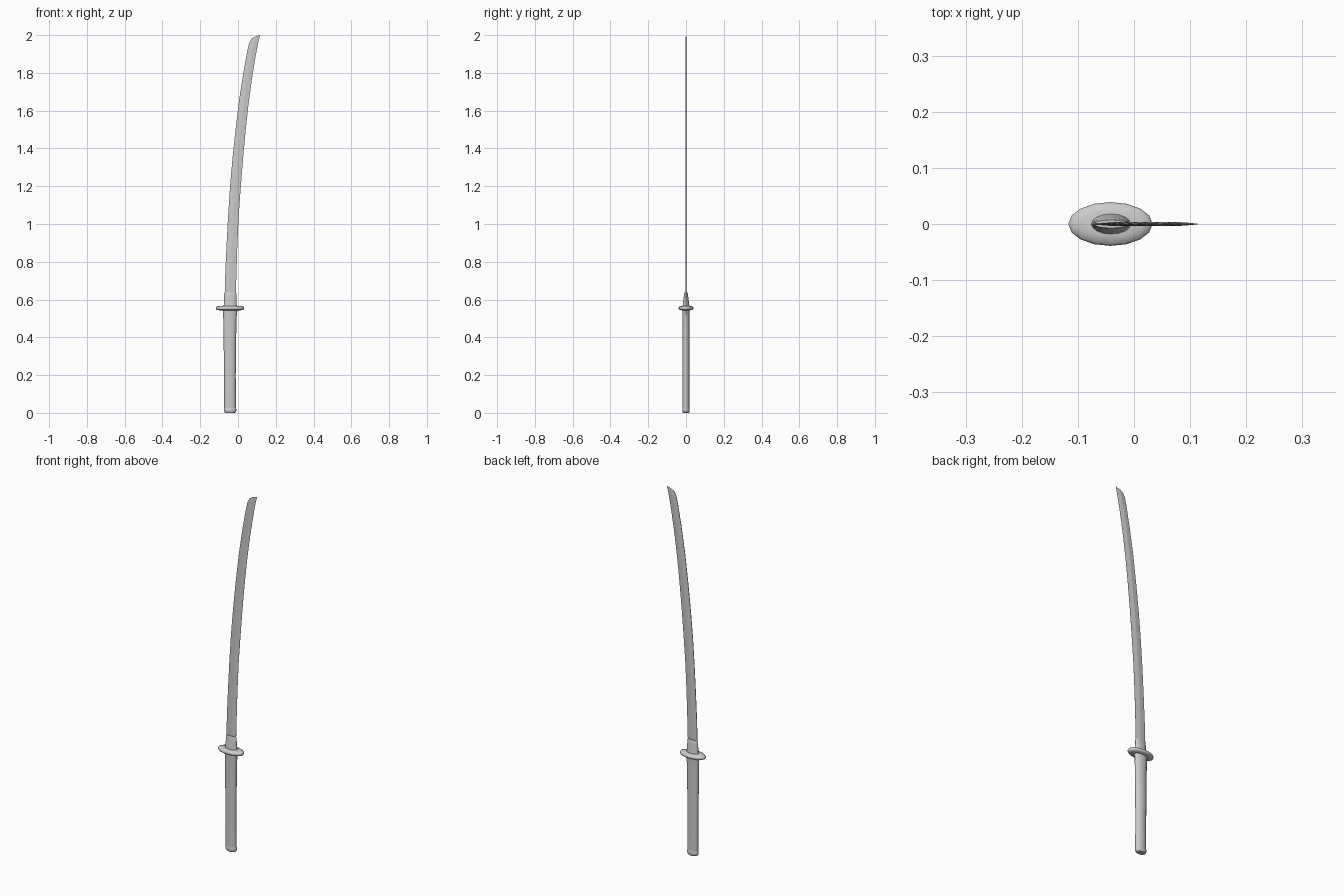
import bpy, bmesh, math


def loft(name, rings, angle=40):
    """Skin equal-length closed rings, cap both ends."""
    bm = bmesh.new()
    rows = [[bm.verts.new(p) for p in ring] for ring in rings]
    n = len(rows[0])
    for a, b in zip(rows, rows[1:]):
        for i in range(n):
            j = (i + 1) % n
            bm.faces.new((a[i], a[j], b[j], b[i]))
    bm.faces.new(rows[0][::-1])
    bm.faces.new(rows[-1])
    bmesh.ops.recalc_face_normals(bm, faces=bm.faces)
    mesh = bpy.data.meshes.new(name)
    bm.to_mesh(mesh)
    bm.free()
    ob = bpy.data.objects.new(name, mesh)
    bpy.context.collection.objects.link(ob)
    bpy.ops.object.select_all(action='DESELECT')
    ob.select_set(True)
    bpy.context.view_layer.objects.active = ob
    bpy.ops.object.shade_smooth_by_angle(angle=math.radians(angle))
    return ob


def oval(cx, rx, ry, z, n=16):
    return [(cx + rx * math.cos(2 * math.pi * i / n),
             ry * math.sin(2 * math.pi * i / n), z) for i in range(n)]


# Grip: z, centre x, half width, half depth
loft("grip", [oval(cx, rx, ry, z) for z, cx, rx, ry in [
    (0.022, -0.042, 0.031, 0.018), (0.20, -0.043, 0.031, 0.0185),
    (0.38, -0.043, 0.033, 0.019), (0.50, -0.043, 0.035, 0.019),
    (0.53, -0.042, 0.037, 0.019), (0.548, -0.042, 0.040, 0.020)]])

# Rounded end cap
loft("pommel", [oval(-0.042, rx, ry, z) for z, rx, ry in [
    (0.0, 0.024, 0.016), (0.004, 0.030, 0.0185),
    (0.012, 0.033, 0.0195), (0.020, 0.033, 0.0195), (0.026, 0.031, 0.018)]])

# Oval guard with rounded rim
loft("guard", [oval(-0.042, 0.075 - d, 0.039 - d, z) for z, d in [
    (0.543, 0.018), (0.546, 0.004), (0.550, 0.0),
    (0.558, 0.0), (0.563, 0.004), (0.567, 0.018)]], 50)

# Blade collar tapering in depth
loft("collar", [oval(cx, rx, ry, z) for z, cx, rx, ry in [
    (0.560, -0.041, 0.036, 0.019), (0.575, -0.041, 0.034, 0.0165),
    (0.622, -0.041, 0.032, 0.011), (0.633, -0.041, 0.032, 0.009),
    (0.637, -0.041, 0.030, 0.007)]])

# Curved blade: back z, back x, edge z, edge x
stations = [(0.60, -0.071, 0.60, -0.012), (0.75, -0.067, 0.75, -0.008),
            (0.90, -0.060, 0.90, -0.003), (1.05, -0.052, 1.05, 0.004),
            (1.20, -0.042, 1.20, 0.015), (1.35, -0.029, 1.35, 0.027),
            (1.50, -0.013, 1.49, 0.040), (1.65, 0.005, 1.63, 0.055),
            (1.80, 0.028, 1.77, 0.074), (1.92, 0.050, 1.88, 0.092),
            (1.958, 0.059, 1.93, 0.101), (1.982, 0.072, 1.965, 0.108),
            (1.992, 0.090, 1.985, 0.113), (2.0, 0.1162, 1.9985, 0.1166)]
blade = []
for zb, xb, ze, xe in stations:
    s = min(1.0, (xe - xb) / 0.045)
    xm, zm = (xb + xe) / 2, (zb + ze) / 2
    back, ridge, edge = 0.0012 * s, 0.0036 * s, 0.0002 * s
    blade.append([(xb, -back, zb), (xm, -ridge, zm), (xe, -edge, ze),
                  (xe, edge, ze), (xm, ridge, zm), (xb, back, zb)])
loft("blade", blade, 5)
